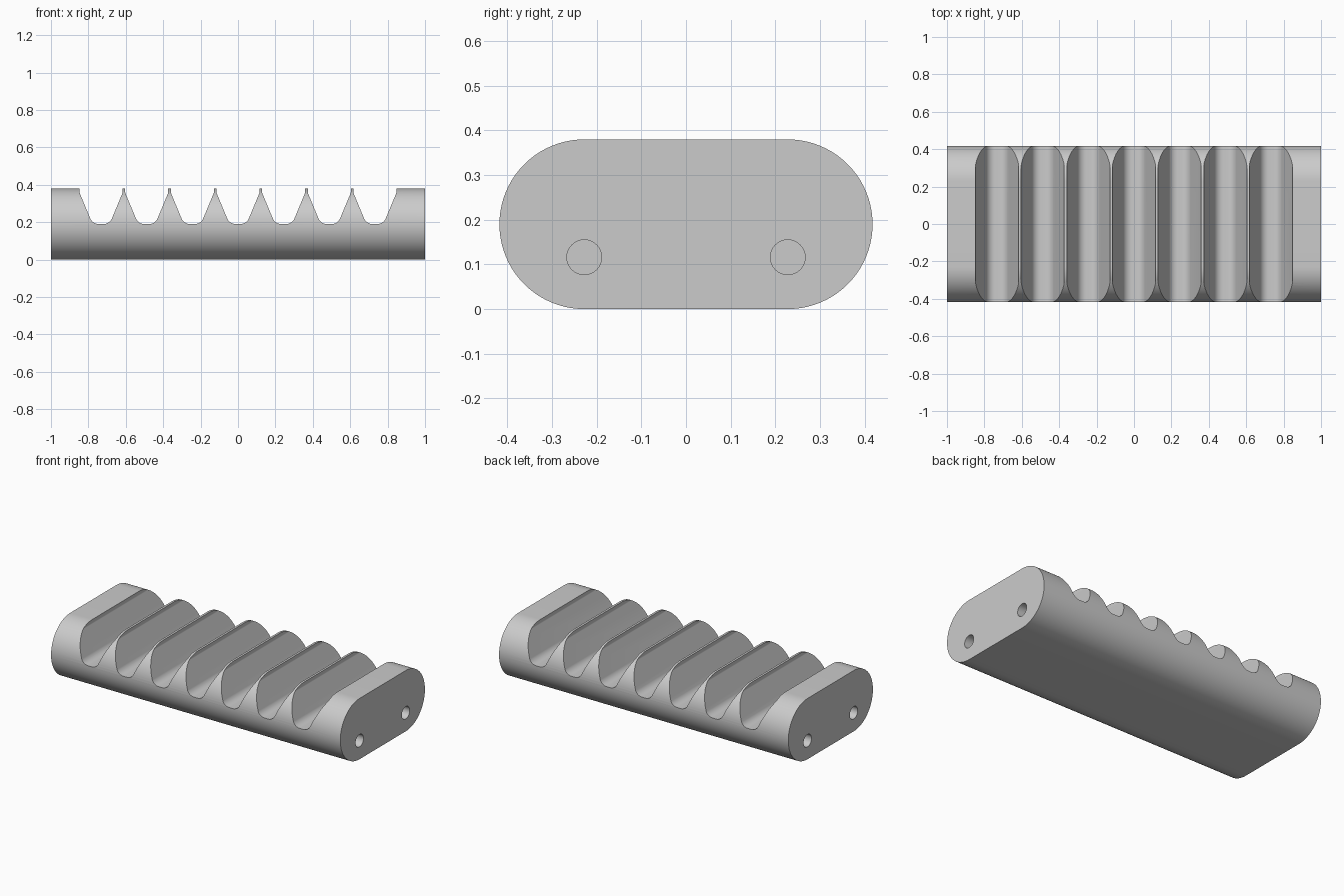
import bpy, bmesh
from math import pi, sin, cos, radians
from mathutils import Vector

if "Cube" in bpy.data.objects:
    bpy.data.objects.remove(bpy.data.objects["Cube"])

LENGTH, RADIUS, SPREAD = 2.0, 0.19, 0.228   # bar length, end radius, arc centre offset
PITCH, GROOVES = 0.244, 7

grey = bpy.data.materials.new("plain grey")
grey.use_nodes = True
colour = (0.6, 0.6, 0.6, 1)
grey.diffuse_color = colour
grey.node_tree.nodes["Principled BSDF"].inputs["Base Color"].default_value = colour


def arc(cx, cy, r, start, end, steps):
    """Points on an arc, angles in degrees."""
    angles = [radians(start + (end - start) * i / steps) for i in range(steps + 1)]
    return [(cx + r * cos(a), cy + r * sin(a)) for a in angles]


def add_prism(bm, points, offset):
    """Closed outline of 3D points extruded along the offset."""
    face = bm.faces.new([bm.verts.new(p) for p in points])
    new = bmesh.ops.extrude_face_region(bm, geom=[face])["geom"]
    moved = [v for v in new if isinstance(v, bmesh.types.BMVert)]
    bmesh.ops.translate(bm, verts=moved, vec=Vector(offset))


def finish(bm, name):
    bmesh.ops.recalc_face_normals(bm, faces=bm.faces)
    mesh = bpy.data.meshes.new(name)
    bm.to_mesh(mesh)
    bm.free()
    obj = bpy.data.objects.new(name, mesh)
    mesh.materials.append(grey)
    bpy.context.collection.objects.link(obj)
    return obj


# Bar with a rounded cross-section
bm = bmesh.new()
section = arc(SPREAD, RADIUS, RADIUS, -90, 90, 40) + arc(-SPREAD, RADIUS, RADIUS, 90, 270, 40)
add_prism(bm, [(-LENGTH / 2, y, z) for y, z in section], (LENGTH, 0, 0))
bar = finish(bm, "slotted_bar")

# Cutter for the row of cross grooves: rounded floor, sloping sides, short upright lip
bm = bmesh.new()
half = [(0.115, 0.5), (0.115, 0.362)] + arc(0.091, 0.362, 0.024, 0, -27, 4)
half += arc(0.012, 0.24, 0.05, -27, -90, 10)
outline = half + [(-x, z) for x, z in reversed(half)]
for i in range(GROOVES):
    cx = (i - (GROOVES - 1) / 2) * PITCH
    add_prism(bm, [(cx + x, -0.6, z) for x, z in outline], (0, 1.2, 0))
groove_cutter = finish(bm, "groove_cutter")

# Cutter for the two blind holes in each end
bm = bmesh.new()
for end in (-1, 1):
    for side in (-1, 1):
        circle = arc(side * SPREAD, 0.116, 0.039, 0, 360, 32)[:-1]
        add_prism(bm, [(end * 1.1, y, z) for y, z in circle], (-end * 0.4, 0, 0))
hole_cutter = finish(bm, "hole_cutter")

# Cut the bar
bpy.ops.object.select_all(action='DESELECT')
bar.select_set(True)
bpy.context.view_layer.objects.active = bar
for cutter in (groove_cutter, hole_cutter):
    cutter.hide_render = True
    cut = bar.modifiers.new("cut", 'BOOLEAN')
    cut.operation = 'DIFFERENCE'
    cut.solver = 'EXACT'
    cut.object = cutter
    bpy.ops.object.modifier_apply(modifier=cut.name)
    bpy.data.objects.remove(cutter)

bpy.ops.object.shade_smooth_by_angle(angle=radians(30))
